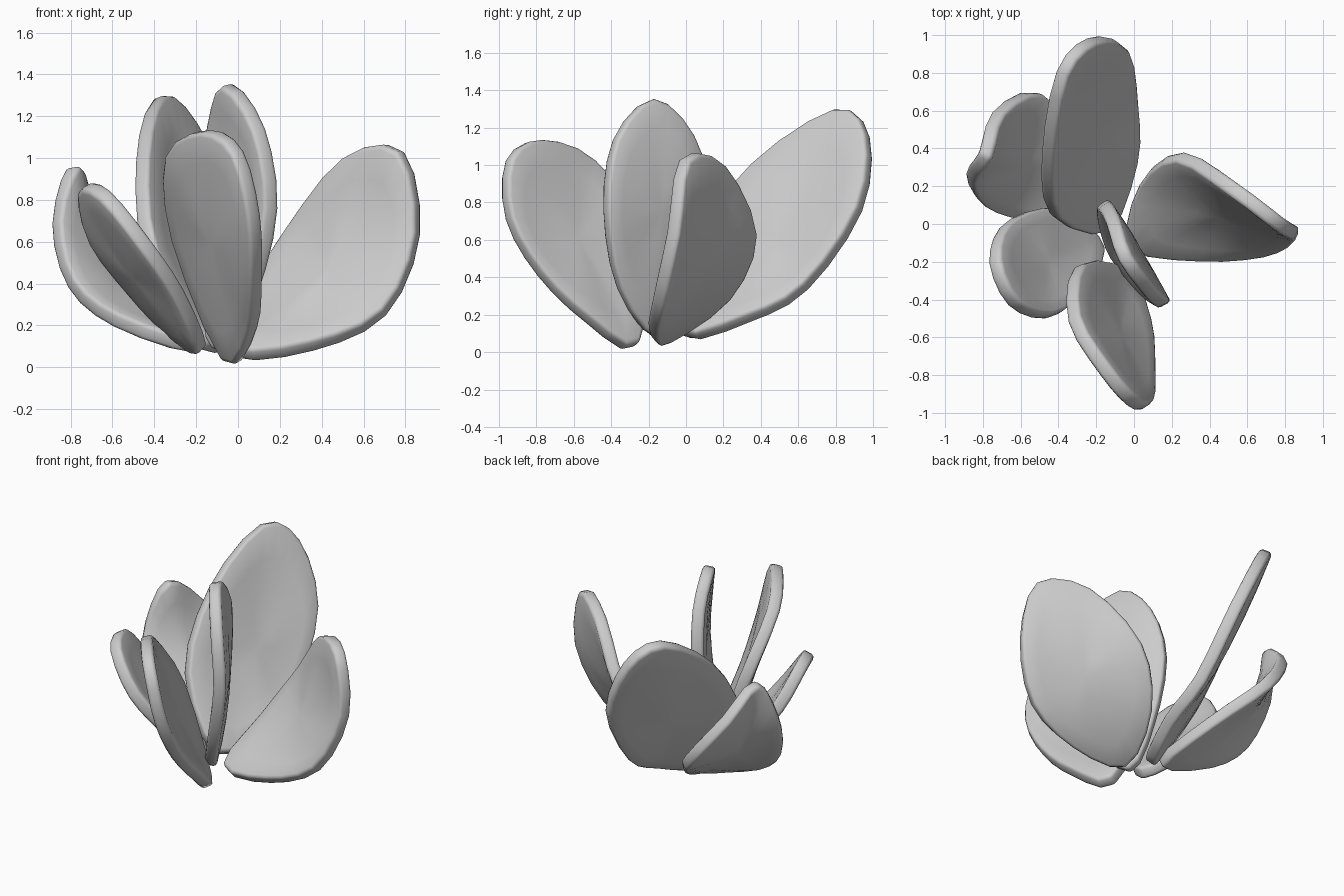
import bpy, math
from mathutils import Vector

cube = bpy.data.objects.get("Cube")
if cube:
    bpy.data.objects.remove(cube, do_unlink=True)

# One plain grey for every petal
grey = bpy.data.materials.new("petal_grey")
grey.use_nodes = True
grey.diffuse_color = (0.6, 0.6, 0.6, 1)
grey.node_tree.nodes["Principled BSDF"].inputs["Base Color"].default_value = (0.6, 0.6, 0.6, 1)

STEPS, RINGS, THICK = 3, 4, 0.08


def smooth_loop(points):
    """Closed rounded curve through the points."""
    n, loop = len(points), []
    for i in range(n):
        a, b, c, d = (points[(i + k) % n] for k in (-1, 0, 1, 2))
        for step in range(STEPS):
            t = step / STEPS
            loop.append(b + t * (c - a) / 2 + t * t * (a - 2.5 * b + 2 * c - d / 2)
                        + t ** 3 * (3 * (b - c) + d - a) / 2)
    return loop


def petal(name, centre, *rim_points):
    """Cupped petal from its centre and eight rim points, starting at the base."""
    c = Vector(centre)
    rim = smooth_loop([Vector(p) for p in rim_points])
    n = len(rim)
    verts = [c]
    for ring in range(1, RINGS + 1):
        r = ring / RINGS
        for i in range(n):
            p, opposite = rim[i], rim[(i + n // 2) % n]
            verts.append(c + r * (p - opposite) / 2 + r * r * ((p + opposite) / 2 - c))
    faces = []
    for i in range(n):
        j = (i + 1) % n
        faces.append((0, 1 + i, 1 + j))
        for k in range(RINGS - 1):
            s = 1 + k * n
            faces.append((s + i, s + n + i, s + n + j, s + j))
    mesh = bpy.data.meshes.new(name)
    mesh.from_pydata(verts, [], faces)
    mesh.materials.append(grey)
    obj = bpy.data.objects.new(name, mesh)
    bpy.context.collection.objects.link(obj)

    # Thick body with a rounded rim
    solid = obj.modifiers.new("thickness", 'SOLIDIFY')
    solid.thickness, solid.offset = THICK, 0
    bevel = obj.modifiers.new("rounded_rim", 'BEVEL')
    bevel.width, bevel.segments = 0.02, 2
    bevel.limit_method, bevel.angle_limit = 'ANGLE', math.radians(50)
    bpy.ops.object.select_all(action='DESELECT')
    obj.select_set(True)
    bpy.context.view_layer.objects.active = obj
    bpy.ops.object.shade_smooth_by_angle(angle=math.radians(40))


# The six petals
petal("left_petal", (.46, .07, .47),
      (-.02, -.11, .07), (.35, -.18, .1), (.7, -.15, .26), (.86, -.07, .64),
      (.78, -.01, 1.03), (.52, .19, 1), (.24, .36, .64), (.04, .22, .3))
petal("front_petal", (-.1, -.6, .6),
      (-.05, -.26, .04), (.07, -.52, .17), (.09, -.78, .42), (.08, -.95, .72),
      (0, -.95, 1.03), (-.15, -.78, 1.13), (-.32, -.5, 1.02), (-.29, -.22, .62))
petal("upright_petal", (0, -.15, .74),
      (-.1, -.16, .08), (.06, -.36, .34), (.16, -.43, .76), (.1, -.38, 1.14),
      (-.05, -.18, 1.35), (-.12, .03, 1.16), (-.17, .11, .8), (-.16, 0, .36))
petal("back_petal", (-.22, .5, .6),
      (-.15, -.03, .1), (0, .33, .18), (0, .64, .35), (-.05, .93, .77),
      (-.22, .97, 1.16), (-.38, .8, 1.29), (-.46, .36, 1), (-.42, .04, .55))
petal("back_right_petal", (-.6, .32, .43),
      (-.2, .01, .1), (-.58, .03, .22), (-.8, .11, .4), (-.87, .24, .7),
      (-.79, .36, .96), (-.72, .59, .78), (-.5, .69, .48), (-.28, .4, .25))
petal("front_right_petal", (-.48, -.2, .45),
      (-.17, -.14, .08), (-.33, .04, .19), (-.5, .08, .37), (-.69, -.01, .62),
      (-.74, -.2, .85), (-.64, -.42, .83), (-.45, -.49, .6), (-.28, -.37, .35))
